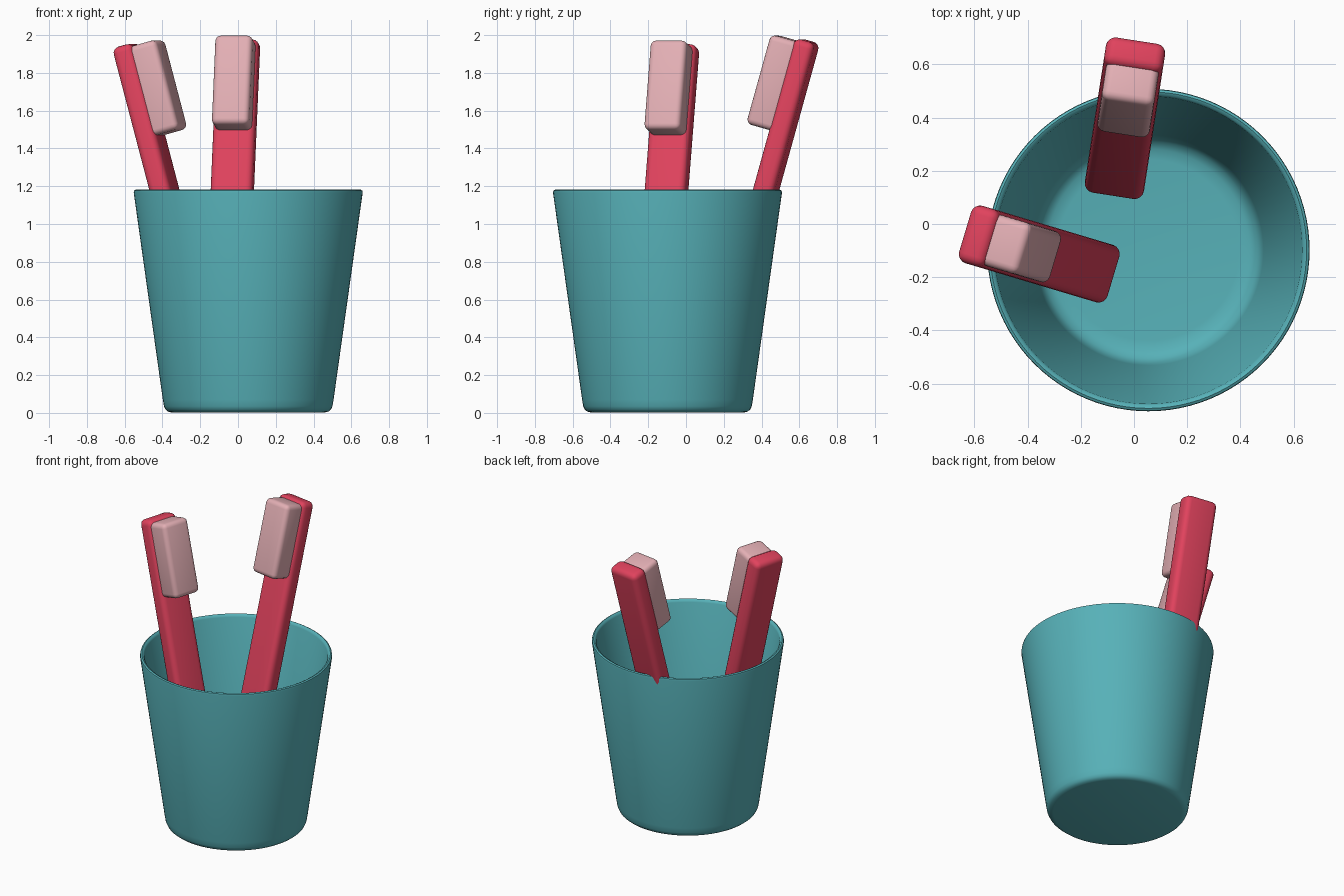
import bpy, bmesh, math
from mathutils import Vector, Matrix

if "Cube" in bpy.data.objects:
    bpy.data.objects.remove(bpy.data.objects["Cube"])


def material(name, rgb):
    m = bpy.data.materials.new(name)
    m.diffuse_color = (*rgb, 1)
    m.use_nodes = True
    m.node_tree.nodes["Principled BSDF"].inputs["Base Color"].default_value = m.diffuse_color
    return m


TEAL = material("teal", (0.095, 0.44, 0.48))
RED = material("red", (0.75, 0.055, 0.11))
PINK = material("pink", (0.77, 0.43, 0.46))


def add_object(name, bm, mat, angle):
    mesh = bpy.data.meshes.new(name)
    bmesh.ops.recalc_face_normals(bm, faces=bm.faces)
    bm.to_mesh(mesh)
    bm.free()
    mesh.materials.append(mat)
    ob = bpy.data.objects.new(name, mesh)
    bpy.context.collection.objects.link(ob)
    bpy.ops.object.select_all(action='DESELECT')
    ob.select_set(True)
    bpy.context.view_layer.objects.active = ob
    bpy.ops.object.shade_smooth_by_angle(angle=math.radians(angle))
    return ob


def rounded_box(name, size, centre, frame, radius, mat):
    bm = bmesh.new()
    bmesh.ops.create_cube(bm, size=1)
    bmesh.ops.scale(bm, vec=size, verts=bm.verts)
    bmesh.ops.bevel(bm, geom=bm.edges[:], offset=radius, segments=4,
                    profile=0.5, affect='EDGES')
    bmesh.ops.translate(bm, vec=centre, verts=bm.verts)
    bm.transform(frame)
    return add_object(name, bm, mat, 60)


def toothbrush(name, bottom, top):
    # local z runs up the handle, local y faces outward, bristles face inward
    bottom, top = Vector(bottom), Vector(top)
    length = (top - bottom).length
    z = (top - bottom).normalized()
    x = z.cross(Vector((0, 0, 1))).normalized()
    y = z.cross(x)
    if y.dot(Vector((z.x, z.y, 0))) < 0:
        x, y = -x, -y
    frame = Matrix.Translation(bottom) @ Matrix((x, y, z)).transposed().to_4x4()
    rounded_box(name + "_handle", (0.225, 0.114, length), (0, 0, length / 2),
                frame, 0.035, RED)
    rounded_box(name + "_bristles", (0.2, 0.16, 0.49),
                (0, -0.107, length - 0.262), frame, 0.03, PINK)


# cup: one lathed profile, outside then rim then inside
profile = [(0, 0.002), (0.405, 0.002), (0.425, 0.007), (0.438, 0.018), (0.446, 0.035),
           (0.452, 0.07), (0.606, 1.165), (0.604, 1.177), (0.595, 1.182),
           (0.584, 1.177), (0.578, 1.165), (0.433, 0.13), (0.425, 0.09),
           (0.408, 0.06), (0.38, 0.043), (0.34, 0.038), (0, 0.038)]
bm = bmesh.new()
verts = [bm.verts.new((r, 0, h)) for r, h in profile]
edges = [bm.edges.new(pair) for pair in zip(verts, verts[1:])]
bmesh.ops.spin(bm, geom=verts + edges, cent=(0, 0, 0), axis=(0, 0, 1),
               angle=math.tau, steps=96, use_duplicate=False)
bmesh.ops.remove_doubles(bm, verts=bm.verts, dist=0.0005)
bmesh.ops.translate(bm, vec=(0.054, -0.098, 0), verts=bm.verts)
add_object("cup", bm, TEAL, 50)

# two toothbrushes leaning on the rim
toothbrush("left_toothbrush", (-0.122, -0.183, 0.16), (-0.59, -0.043, 1.945))
toothbrush("back_toothbrush", (-0.072, 0.152, 0.2), (0.004, 0.643, 1.97))
